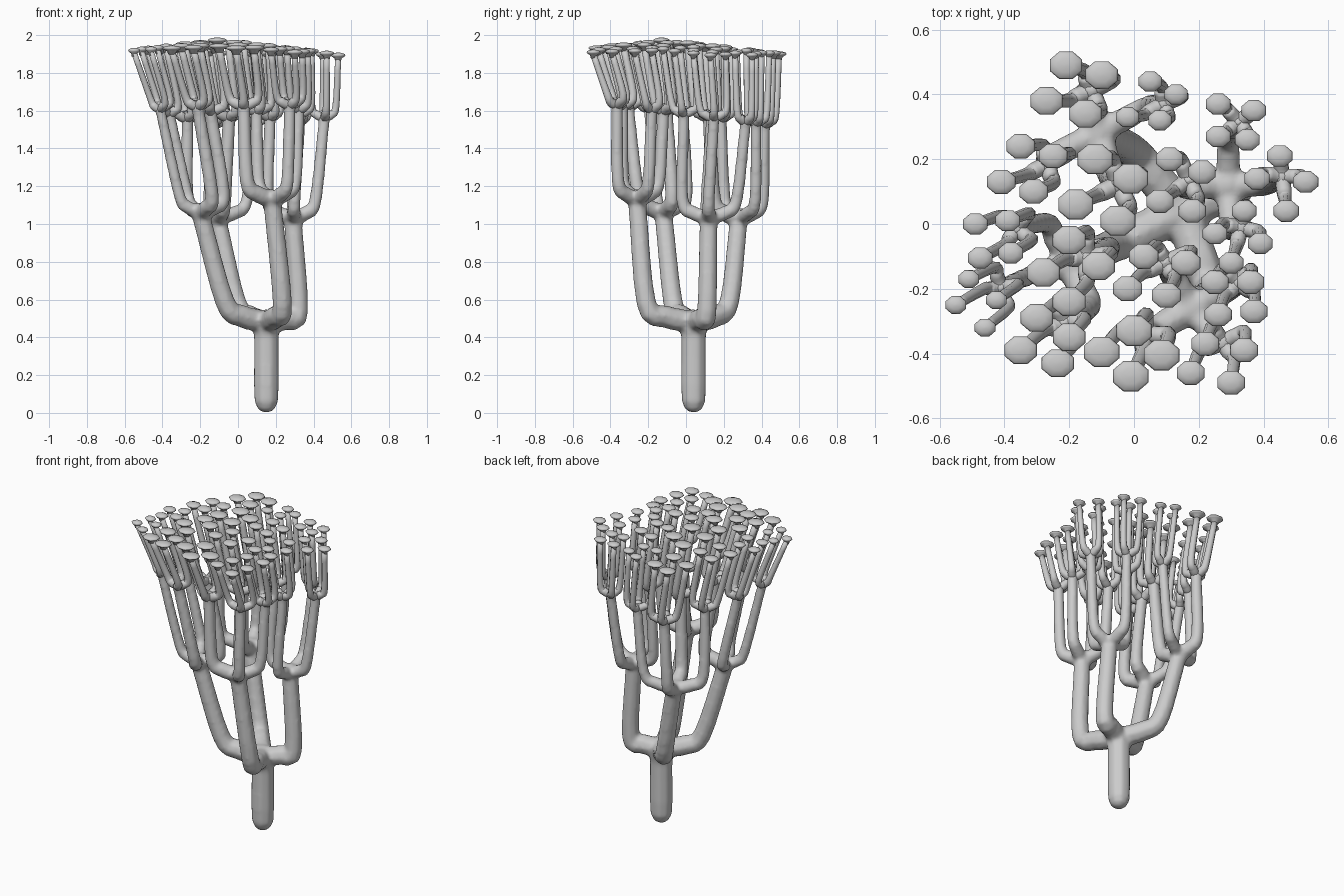
import bpy, bmesh, math
from mathutils import Vector, Quaternion

if "Cube" in bpy.data.objects:
    bpy.data.objects.remove(bpy.data.objects["Cube"])

SIDES = 8

# Tip positions seen from above: each row is one cluster of four (disc radius, tips)
BACK_LEFT = [
    (.050, [(-.21, .49), (-.10, .46), (-.27, .38), (-.15, .34)]),
    (.036, [(.05, .44), (.13, .40), (.08, .32), (-.02, .33)]),
    (.044, [(-.35, .24), (-.25, .21), (-.41, .13), (-.31, .10)]),
    (.054, [(-.12, .20), (-.01, .14), (-.18, .06), (-.05, .01)])]
BACK_RIGHT = [
    (.038, [(.26, .37), (.37, .35), (.26, .27), (.35, .26)]),
    (.039, [(.45, .21), (.53, .13), (.47, .04), (.38, .14)]),
    (.042, [(.11, .20), (.21, .16), (.08, .07), (.18, .04)]),
    (.038, [(.34, .04), (.25, -.03), (.39, -.06), (.30, -.12)])]
FRONT_LEFT = [
    (.038, [(-.49, 0), (-.39, .01), (-.475, -.105), (-.38, -.09)]),
    (.051, [(-.20, -.05), (-.28, -.15), (-.11, -.13), (-.20, -.24)]),
    (.032, [(-.51, -.17), (-.55, -.25), (-.46, -.32), (-.425, -.235)]),
    (.050, [(-.30, -.29), (-.20, -.35), (-.35, -.39), (-.235, -.43)])]
FRONT_RIGHT = [
    (.045, [(.03, -.10), (.16, -.12), (-.02, -.20), (.10, -.22)]),
    (.055, [(-.10, -.395), (0, -.33), (.085, -.405), (-.01, -.47)]),
    (.042, [(.25, -.18), (.36, -.18), (.26, -.28), (.37, -.27)]),
    (.043, [(.22, -.37), (.175, -.46), (.34, -.39), (.30, -.49)])]
# Elbow and fork position of each main limb
LIMBS = [(Vector((-.01, .23, .59)), Vector((-.11, .28, 1.03)), BACK_LEFT),
         (Vector((.32, .11, .54)), Vector((.29, .12, 1.03)), BACK_RIGHT),
         (Vector((-.07, -.07, .59)), Vector((-.20, -.12, 1.06)), FRONT_LEFT),
         (Vector((.235, -.21, .58)), Vector((.18, -.26, 1.13)), FRONT_RIGHT)]
FORK = Vector((.15, .04, .48))


def mean(vs):
    return sum(vs, Vector()) / len(vs)


def smooth_path(pts, steps=4):
    """Catmull-Rom through (x, y, z, radius) points."""
    p = [2 * pts[0] - pts[1]] + pts + [2 * pts[-1] - pts[-2]]
    out = []
    for i in range(1, len(p) - 2):
        a, b, c, d = p[i - 1:i + 3]
        for s in range(steps):
            t = s / steps
            out.append(.5 * (2 * b + (c - a) * t + (2 * a - 5 * b + 4 * c - d) * t * t
                             + (3 * b - a - 3 * c + d) * t ** 3))
    return out + [pts[-1]]


def tube(bm, pts, wide=1.0, deep=1.0):
    """Sweep an octagon along (x, y, z, radius) points and cap both ends."""
    pos = [p.to_3d() for p in pts]
    n = len(pos)
    prev, q, rings = None, Quaternion(), []
    for i in range(n):
        t = (pos[min(i + 1, n - 1)] - pos[max(i - 1, 0)]).normalized()
        q = (prev or Vector((0, 0, 1))).rotation_difference(t) @ q
        prev = t
        ring = []
        for k in range(SIDES):
            a = math.tau * (k + .5) / SIDES
            ring.append(bm.verts.new(
                pos[i] + q @ Vector((wide * math.cos(a), deep * math.sin(a), 0)) * pts[i][3]))
        rings.append(ring)
    for r0, r1 in zip(rings, rings[1:]):
        for k in range(SIDES):
            j = (k + 1) % SIDES
            bm.faces.new((r0[k], r0[j], r1[j], r1[k]))
    bm.faces.new(rings[0][::-1])
    bm.faces.new(rings[-1])


def v4(p, r):
    return Vector((p.x, p.y, p.z, r))


def branch(start, spread, end, rise, r0, r1):
    """Leave the fork sideways, then turn up to the end."""
    up = Vector((0, 0, 1))
    return smooth_path([v4(start, r0), v4(start + spread * .6 + up * rise * .3, r0),
                        v4(start + spread + up * rise, r0 * .4 + r1 * .6), v4(end, r1)])


def knob(bm, p, r):
    """Rounded swelling where branches meet."""
    tube(bm, [v4(p + Vector((0, 0, r * math.sin(a))), max(r * math.cos(a), .002))
              for a in [math.radians(d) for d in (-85, -55, -25, 0, 25, 55, 85)]])


def finish(bm, name):
    bmesh.ops.recalc_face_normals(bm, faces=bm.faces)
    for f in bm.faces:
        f.smooth = True
    me = bpy.data.meshes.new(name)
    bm.to_mesh(me)
    bm.free()
    ob = bpy.data.objects.new(name, me)
    bpy.context.collection.objects.link(ob)
    return ob


wood, stalks, caps = bmesh.new(), bmesh.new(), bmesh.new()

# Trunk with rounded foot
tube(wood, [Vector((.15, .04, z, r)) for z, r in
            ((.003, .02), (.02, .047), (.06, .066), (.15, .07), (.3, .069), (.4, .069), (.45, .077), (.5, .07))])
knob(wood, FORK, .07)

for elbow, q, groups in LIMBS:
    # Main limb
    spread = elbow - FORK
    rise = spread.z
    spread.z = 0
    tube(wood, branch(FORK, spread, q, rise, .061, .050))
    knob(wood, q, .056)

    # Forks of the four clusters, leaning to the back right
    mids = [mean([Vector((x, y, 0)) for x, y in tips]) for _, tips in groups]
    forks = []
    for m in mids:
        f = m.lerp(Vector((.45, .35, 0)), .08)
        f.z = 1.575 - .12 * m.y
        forks.append(f)
    fork_mid = mean(forks)
    for (disc, tips), m, f in zip(groups, mids, forks):
        s = .55 + .45 * disc / .045
        off = f - fork_mid
        off.z = 0
        tube(wood, branch(q, off * .88, f, .10, .042 * s, .033 * s))
        knob(wood, f, .038 * s)
        for x, y in tips:
            # Stalk
            d = math.hypot(x + .1, y + .12)
            tip = Vector((x, y, 1.987 - .12 * d))
            tube(stalks, branch(f, (Vector((x, y, 0)) - m) * .85,
                                tip - Vector((0, 0, .025)), .065, .026 * s, .018 * s))
            # Flat domed cap
            tube(caps, [v4(tip + Vector((0, 0, z)), r * disc) for z, r in
                        ((-.045, .38), (-.028, .5), (-.02, .85), (-.012, 1), (-.006, .9), (0, .5), (.002, .1))],
                 1.08, .92)

# Blend trunk and limbs into one smooth skin
trunk = finish(wood, "trunk_and_limbs")
rm = trunk.modifiers.new("blend", 'REMESH')
rm.mode = 'VOXEL'
rm.voxel_size = .012
rm.use_smooth_shade = True
sm = trunk.modifiers.new("soften", 'SMOOTH')
sm.factor = .5
sm.iterations = 6
finish(stalks, "stalks")
finish(caps, "stalk_caps")
